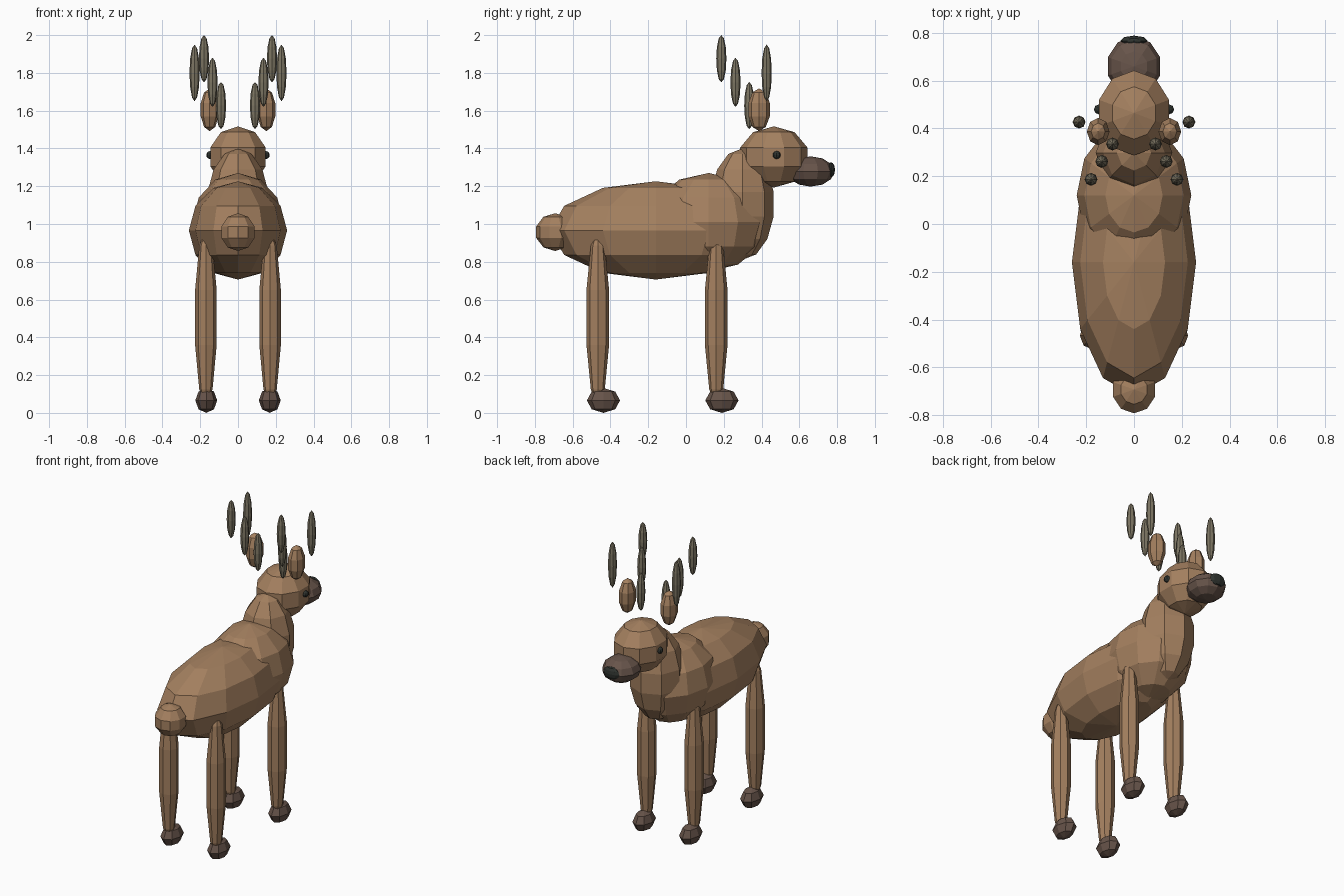
import bpy
import math
from mathutils import Matrix

default = bpy.data.objects.get("Cube")
if default:
    bpy.data.objects.remove(default)

import bmesh


def material(name, colour):
    mat = bpy.data.materials.new(name)
    mat.use_nodes = True
    mat.diffuse_color = (*colour, 1)
    bsdf = mat.node_tree.nodes["Principled BSDF"]
    bsdf.inputs["Base Color"].default_value = (*colour, 1)
    bsdf.inputs["Roughness"].default_value = 0.9
    return mat


FUR = material("tan_fur", (0.37, 0.215, 0.115))
DARK = material("dark_brown", (0.135, 0.088, 0.068))
BLACK = material("charcoal", (0.028, 0.033, 0.028))
HORN = material("grey_horn", (0.205, 0.18, 0.125))


def blob(name, centre, radii, mat, segments=8, rings=5):
    """Low-poly ellipsoid with flat faces."""
    bm = bmesh.new()
    bmesh.ops.create_uvsphere(bm, u_segments=segments, v_segments=rings, radius=1)
    bm.transform(Matrix.Diagonal((*radii, 1)))
    mesh = bpy.data.meshes.new(name)
    bm.to_mesh(mesh)
    bm.free()
    mesh.materials.append(mat)
    obj = bpy.data.objects.new(name, mesh)
    obj.location = centre
    bpy.context.scene.collection.objects.link(obj)
    return obj


def pair(name, centre, *args, **kw):
    """The same ellipsoid on both sides."""
    x, y, z = centre
    blob("left_" + name, (x, y, z), *args, **kw)
    blob("right_" + name, (-x, y, z), *args, **kw)


# Trunk, neck and tail
blob("body", (0, -0.16, 0.966), (0.26, 0.56, 0.26), FUR, 12, 6)
blob("chest", (0, 0.12, 1.01), (0.24, 0.31, 0.26), FUR, 12, 6)
blob("neck", (0, 0.298, 1.105), (0.165, 0.17, 0.295), FUR, 8, 7)
blob("tail", (0, -0.693, 0.957), (0.097, 0.105, 0.1), FUR, 10, 5)

# Head
blob("head", (0, 0.465, 1.355), (0.162, 0.187, 0.162), FUR, 10, 5)
blob("muzzle", (0, 0.66, 1.278), (0.115, 0.125, 0.08), DARK, 10, 6)
blob("nose", (0, 0.767, 1.287), (0.057, 0.022, 0.04), BLACK, 8, 6)
pair("eye", (0.147, 0.48, 1.365), (0.021, 0.021, 0.021), BLACK, 8, 6)
pair("ear", (0.15, 0.387, 1.605), (0.05, 0.06, 0.113), FUR, 8, 5)

# Antler tines
tines = [(0.09, 0.335, 1.627, 0.125), (0.135, 0.262, 1.75, 0.13),
         (0.18, 0.187, 1.875, 0.125), (0.23, 0.427, 1.8, 0.15)]
for i, (x, y, z, height) in enumerate(tines, 1):
    pair(f"antler_tine_{i}", (x, y, z), (0.027, 0.027, height), HORN, 8, 6)

# Legs and hooves
for end, y in (("front", 0.16), ("back", -0.467)):
    pair(end + "_leg", (0.17, y, 0.505), (0.06, 0.063, 0.47), FUR, 8, 5)
    pair(end + "_hoof", (0.168, y + 0.03, 0.066), (0.058, 0.088, 0.066), DARK, 8, 4)
